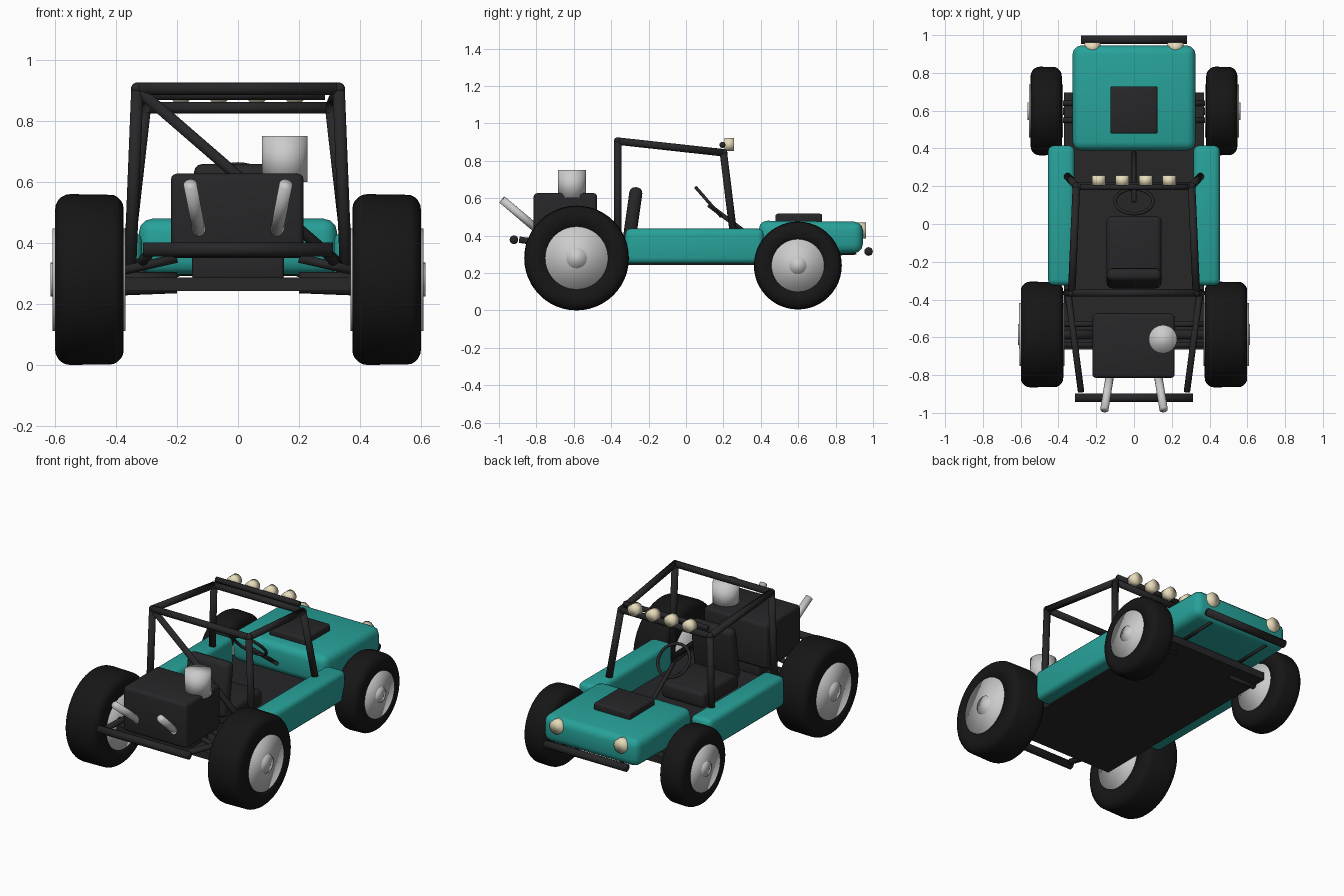
import bpy, bmesh, math
from mathutils import Vector, Matrix

if "Cube" in bpy.data.objects:
    bpy.data.objects.remove(bpy.data.objects["Cube"])


def material(name, rgb):
    m = bpy.data.materials.new(name)
    m.diffuse_color = (*rgb, 1)
    m.use_nodes = True
    m.node_tree.nodes["Principled BSDF"].inputs["Base Color"].default_value = m.diffuse_color
    return m


TEAL = material("teal paint", (0.02, 0.36, 0.32))
BLACK = material("black metal", (0.02, 0.02, 0.022))
RUBBER = material("rubber", (0.008, 0.008, 0.008))
CREAM = material("lamp cream", (0.8, 0.72, 0.5))
STEEL = material("steel", (0.62, 0.62, 0.64))


def finish(name, bm, mat, smooth=True):
    bmesh.ops.recalc_face_normals(bm, faces=bm.faces)
    for f in bm.faces:
        f.smooth = smooth
    me = bpy.data.meshes.new(name)
    bm.to_mesh(me)
    bm.free()
    me.materials.append(mat)
    ob = bpy.data.objects.new(name, me)
    bpy.context.collection.objects.link(ob)
    return ob


def box(name, lo, hi, mat, bevel=0.0, tilt=0.0, shape=None):
    """Rounded box between two corners, optionally tilted about x."""
    lo, hi = Vector(lo), Vector(hi)
    bm = bmesh.new()
    bmesh.ops.create_cube(bm, size=1)
    bmesh.ops.scale(bm, vec=hi - lo, verts=bm.verts)
    if shape:
        for v in bm.verts:
            shape(v)
    if bevel:
        bmesh.ops.bevel(bm, geom=bm.edges[:], offset=bevel, segments=3,
                        profile=0.5, affect='EDGES')
    bmesh.ops.rotate(bm, matrix=Matrix.Rotation(tilt, 3, 'X'), verts=bm.verts)
    bmesh.ops.translate(bm, vec=(lo + hi) / 2, verts=bm.verts)
    ob = finish(name, bm, mat, False)
    bpy.ops.object.select_all(action='DESELECT')
    ob.select_set(True)
    bpy.context.view_layer.objects.active = ob
    bpy.ops.object.shade_smooth_by_angle(angle=math.radians(35))
    return ob


def rod(name, a, b, r, mat=BLACK, sides=20):
    """Cylinder running from point a to point b."""
    a, b = Vector(a), Vector(b)
    d = b - a
    m = Matrix.Translation((a + b) / 2) @ d.to_track_quat('Z', 'Y').to_matrix().to_4x4()
    bm = bmesh.new()
    bmesh.ops.create_cone(bm, cap_ends=True, segments=sides, radius1=r, radius2=r,
                          depth=d.length, matrix=m)
    return finish(name, bm, mat)


def tire(name, centre, r, inner, width, bevel):
    """Rounded rectangular section spun round the axle."""
    h = width / 2
    pts = [(-h, inner), (-h, r - bevel)]
    for sx, start in ((-1, 180), (1, 90)):
        for i in range(1, 6):
            t = math.radians(start - 18 * i)
            pts.append((sx * (h - bevel) + bevel * math.cos(t),
                        r - bevel + bevel * math.sin(t)))
    pts.append((h, inner))
    bm = bmesh.new()
    vs = [bm.verts.new((x, 0, z)) for x, z in pts]
    es = [bm.edges.new((vs[i], vs[(i + 1) % len(vs)])) for i in range(len(vs))]
    bmesh.ops.spin(bm, geom=vs + es, cent=(0, 0, 0), axis=(1, 0, 0),
                   angle=2 * math.pi, steps=48)
    bmesh.ops.remove_doubles(bm, verts=bm.verts, dist=1e-4)
    bmesh.ops.translate(bm, vec=centre, verts=bm.verts)
    return finish(name, bm, RUBBER)


def wheel(name, s, x, y, r, width, rim, z):
    tire(name + "_tire", (s * x, y, z), r, rim * 0.9, width, 0.05)
    h = width / 2
    rod(name + "_rim", (s * (x - h - 0.006), y, z), (s * (x + h + 0.008), y, z), rim, STEEL, 40)
    rod(name + "_cap", (s * x, y, z), (s * (x + h + 0.015), y, z), rim * 0.33, STEEL, 24)


def taper(v):
    # hood slopes down slightly and rises underneath at the nose
    if v.co.y > 0:
        v.co.z += -0.006 if v.co.z > 0 else 0.012


# Body
box("floor_pan", (-0.37, -0.665, 0.242), (0.37, 0.695, 0.287), BLACK)
box("hood", (-0.325, 0.39, 0.295), (0.325, 0.945, 0.48), TEAL, 0.045, shape=taper)
box("hood_scoop", (-0.125, 0.478, 0.46), (0.125, 0.728, 0.517), BLACK, 0.012)

# Engine and intake
box("engine", (-0.22, -0.815, 0.35), (0.215, -0.475, 0.627), BLACK, 0.02)
box("engine_mount", (-0.15, -0.66, 0.28), (0.15, -0.5, 0.36), BLACK, 0.01)
rod("air_filter", (0.153, -0.61, 0.6), (0.153, -0.61, 0.75), 0.075, STEEL, 32)

# Seat
box("seat_base", (-0.145, -0.32, 0.28), (0.145, 0.04, 0.38), BLACK, 0.025)
box("seat_back", (-0.145, -0.322, 0.33), (0.145, -0.252, 0.66), BLACK, 0.03, math.radians(-8))

# Steering wheel and column
wheel_centre = Vector((0, 0.12, 0.58))
bpy.ops.mesh.primitive_torus_add(major_radius=0.1, minor_radius=0.009, major_segments=36,
                                 minor_segments=10, location=wheel_centre,
                                 rotation=(math.radians(-49), 0, 0))
ring = bpy.context.object
ring.name = "steering_wheel"
ring.data.materials.append(BLACK)
bpy.ops.object.shade_smooth()
rod("steering_column", (0, 0.12, 0.565), (0, 0.38, 0.37), 0.012)

# Bumpers
rod("front_bumper", (-0.28, 0.976, 0.315), (0.28, 0.976, 0.315), 0.023)
rod("rear_bumper", (-0.312, -0.92, 0.378), (0.312, -0.92, 0.378), 0.023)

# Cage cross members, brace and light bar
rod("cage_rear_bar", (-0.33, -0.365, 0.905), (0.33, -0.365, 0.905), 0.02)
rod("cage_front_bar", (-0.305, 0.2, 0.843), (0.305, 0.2, 0.843), 0.019)
rod("cage_diagonal", (-0.325, -0.365, 0.9), (0.345, -0.365, 0.32), 0.018)
rod("light_bar", (-0.285, 0.195, 0.885), (0.285, 0.195, 0.885), 0.016)
for i in range(4):
    x = -0.187 + i * 0.1245
    rod("roof_lamp", (x, 0.205, 0.888), (x, 0.257, 0.888), 0.035, CREAM, 24)

# Parts on both sides
for s, side in ((-1, "left"), (1, "right")):
    n = side + "_"
    box(n + "side_pod", (min(s * 0.315, s * 0.455), -0.325, 0.25),
        (max(s * 0.315, s * 0.455), 0.415, 0.437), TEAL, 0.03)
    wheel(n + "rear_wheel", s, 0.487, -0.585, 0.28, 0.225, 0.168, 0.28)
    wheel(n + "front_wheel", s, 0.465, 0.598, 0.235, 0.165, 0.141, 0.24)

    # roll cage
    rear_top, front_top = (s * 0.33, -0.365, 0.905), (s * 0.305, 0.2, 0.843)
    rod(n + "cage_rear_post", (s * 0.355, -0.365, 0.28), rear_top, 0.02)
    rod(n + "cage_front_post", (s * 0.355, 0.255, 0.4), front_top, 0.02)
    rod(n + "cage_roof_rail", rear_top, front_top, 0.02)
    for name, p in (("rear", rear_top), ("front", front_top)):
        bm = bmesh.new()
        bmesh.ops.create_uvsphere(bm, u_segments=16, v_segments=10, radius=0.021,
                                  matrix=Matrix.Translation(p))
        finish(n + "cage_joint_" + name, bm, BLACK)

    # rear frame rails, exhausts, headlights and bumper brackets
    rod(n + "rear_rail", (s * 0.35, -0.36, 0.3), (s * 0.28, -0.89, 0.378), 0.017)
    rod(n + "exhaust", (s * 0.122, -0.77, 0.412), (s * 0.157, -0.983, 0.592), 0.022, STEEL)
    rod(n + "headlight", (s * 0.22, 0.91, 0.427), (s * 0.22, 0.962, 0.427), 0.042, CREAM, 24)
    rod(n + "bumper_bracket", (s * 0.2, 0.66, 0.3), (s * 0.2, 0.91, 0.31), 0.012)

    # suspension arms and axle stubs
    for y in (-0.53, -0.64):
        rod(n + "rear_arm", (s * 0.2, y, 0.35), (s * 0.4, y, 0.305), 0.015)
    for y in (0.55, 0.64):
        rod(n + "front_arm", (s * 0.25, y, 0.32), (s * 0.4, y, 0.27), 0.015)
    rod(n + "rear_axle", (s * 0.2, -0.585, 0.28), (s * 0.45, -0.585, 0.28), 0.024)
    rod(n + "front_axle", (s * 0.2, 0.598, 0.255), (s * 0.45, 0.598, 0.245), 0.02)
